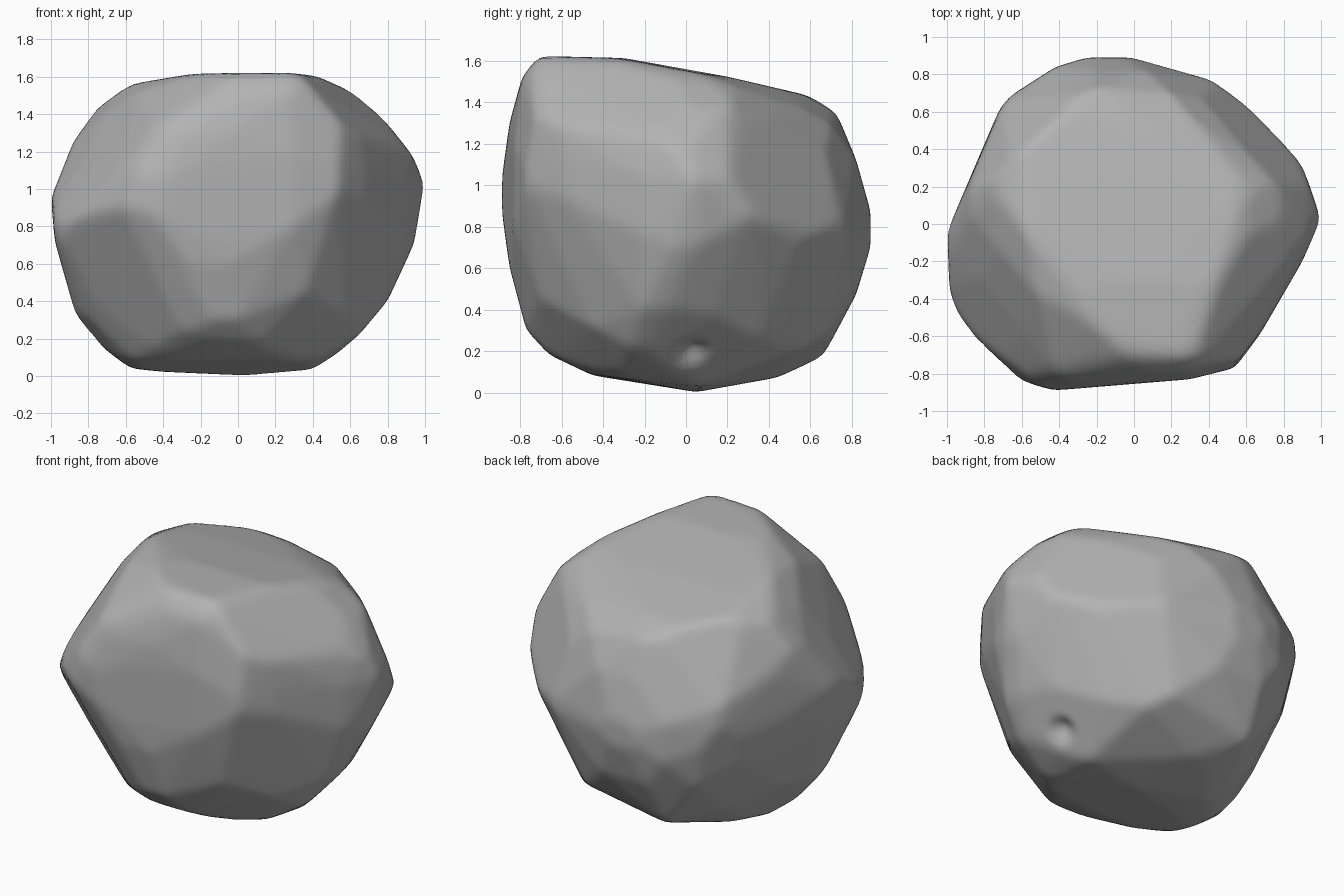
import bpy
import bmesh
import math
from mathutils import Vector

cube = bpy.data.objects.get("Cube")
if cube:
    bpy.data.objects.remove(cube, do_unlink=True)

CENTRE = Vector((0, 0, 0.813))

# Outlines in hundredths, measured from the centre of the rock
front = [(-20, 81), (27, 81), (43, 79), (62, 70), (72, 62), (82, 51), (93, 37), (100, 22),
         (94, -11), (80, -41), (65, -59), (50, -72), (40, -78), (5, -81), (-40, -79),
         (-60, -77), (-70, -71), (-87, -48), (-98, -9), (-100, 14), (-88, 44), (-75, 62),
         (-58, 75)]
side = [(-71, 81), (-30, 80), (20, 71), (63, 61), (72, 55), (82, 31), (89, 6), (89, -11),
        (82, -34), (66, -64), (44, -74), (5, -81), (-45, -73), (-66, -63), (-77, -51),
        (-85, -21), (-90, 14), (-85, 49), (-79, 71)]
top = [(-22, 90), (-5, 90), (41, 77), (67, 59), (90, 32), (100, 3), (90, -20), (68, -58),
       (54, -77), (30, -83), (-43, -89), (-60, -84), (-78, -71), (-93, -52), (-99, -36),
       (-100, -4), (-85, 30), (-70, 66), (-42, 84)]
slant_front = [(-105, 7), (-82, 43), (-64, 68), (-47, 82), (-16, 88), (6, 85), (35, 74),
               (60, 60), (71, 43), (90, -8), (64, -54), (35, -80), (13, -86), (-4, -86),
               (-29, -82), (-55, -73), (-66, -65)]
slant_back = [(-90, 13), (-85, 38), (-71, 64), (-38, 85), (11, 102), (25, 102), (48, 93),
              (83, 62), (96, 38), (105, -1), (101, -19), (80, -57), (62, -76), (45, -85),
              (21, -88), (-18, -86), (-62, -63), (-87, -8)]
slant_low = [(-91, 8), (-89, 42), (-75, 58), (-51, 78), (-38, 82), (-29, 82), (23, 75),
             (57, 69), (68, 64), (94, 20), (95, 8), (87, -25), (69, -58), (46, -86),
             (22, -91), (1, -89), (-49, -76), (-73, -45)]

# Corners that lie inside every outline
corners = [(70, 20, 61), (45, -68, 78), (20, 55, 58), (-57, 22, 62), (-17, -72, -57),
           (42, -52, -46), (58, -69, 10), (-52, -85, 12), (-27, 82, -13), (-72, 55, 8)]


def slanted(turn, tilt):
    """Give the sideways and upward directions of a slanted outline."""
    a, e = math.radians(turn), math.radians(tilt)
    right = Vector((-math.sin(a), math.cos(a), 0))
    up = Vector((-math.cos(a) * math.sin(e), -math.sin(a) * math.sin(e), math.cos(e)))
    return right, up


# Each outline lies in the plane of its two directions
X, Y, Z = Vector((1, 0, 0)), Vector((0, 1, 0)), Vector((0, 0, 1))
sweeps = [(front, X, Z), (side, Y, Z), (top, X, Y),
          (slant_front, *slanted(-50, 22)),
          (slant_back, *slanted(130, 22)),
          (slant_low, *slanted(50, -22))]


def outline_planes(outline, u, v):
    """Turn every edge of an outline into a plane (normal, distance)."""
    points = [Vector(p) / 100 for p in outline]
    # The first outlines run clockwise or not, so aim each normal away from the middle
    for a, b in zip(points, points[1:] + points[:1]):
        edge = (b - a).normalized()
        normal = Vector((-edge.y, edge.x))
        if normal.dot(a) < 0:
            normal = -normal
        distance = max(normal.dot(p) for p in points)
        yield u * normal.x + v * normal.y, distance


def rim_points(outline, u, v):
    """Place the ends of a short edge at each outline point, within the other outlines."""
    axis = u.cross(v)
    for a, b in outline:
        start = (u * a + v * b) / 100
        near, far = -2, 2
        for normal, distance in limits:
            slope = normal.dot(axis)
            if abs(slope) > 0.05:
                t = (distance - normal.dot(start)) / slope
                if slope > 0:
                    far = min(far, t)
                else:
                    near = max(near, t)
        for share in (0.25, 0.75):
            yield start + axis * (near + (far - near) * share)


limits = [plane for sweep in sweeps for plane in outline_planes(*sweep)]

# Wrap the rim points and corners in flat facets
shell = bmesh.new()
for sweep in sweeps:
    for point in rim_points(*sweep):
        shell.verts.new(point)
for corner in corners:
    shell.verts.new(Vector(corner) / 100)
bmesh.ops.convex_hull(shell, input=shell.verts)
facets = list(limits)
for face in shell.faces:
    normal = face.normal.copy()
    distance = normal.dot(face.verts[0].co)
    if distance < 0:
        normal, distance = -normal, -distance
    if distance > 0.3:
        facets.append((normal, distance))
shell.free()

# Carve a ball down to the facets
bm = bmesh.new()
bmesh.ops.create_icosphere(bm, subdivisions=6, radius=1)
for vert in bm.verts:
    ray = vert.co.normalized()
    vert.co = ray * min(d / n.dot(ray) for n, d in facets if n.dot(ray) > 0.01)

# Wear the edges down a little
for step in range(2):
    bmesh.ops.smooth_vert(bm, verts=bm.verts, factor=0.5,
                          use_axis_x=True, use_axis_y=True, use_axis_z=True)
bmesh.ops.translate(bm, verts=bm.verts, vec=CENTRE)

# Press a small pit into the lower side
pit = Vector((0.6, 0.03, 0.17))
for vert in bm.verts:
    reach = (vert.co - pit).length / 0.11
    if reach < 1:
        vert.co += (CENTRE - vert.co).normalized() * 0.06 * (1 - reach ** 2) ** 2

mesh = bpy.data.meshes.new("rock")
bmesh.ops.recalc_face_normals(bm, faces=bm.faces)
bm.to_mesh(mesh)
bm.free()
mesh.shade_smooth()
rock = bpy.data.objects.new("rock", mesh)
bpy.context.collection.objects.link(rock)

# Plain grey stone
stone = bpy.data.materials.new("grey stone")
stone.use_nodes = True
colour = (0.45, 0.45, 0.45, 1)
stone.diffuse_color = colour
stone.node_tree.nodes["Principled BSDF"].inputs["Base Color"].default_value = colour
mesh.materials.append(stone)
